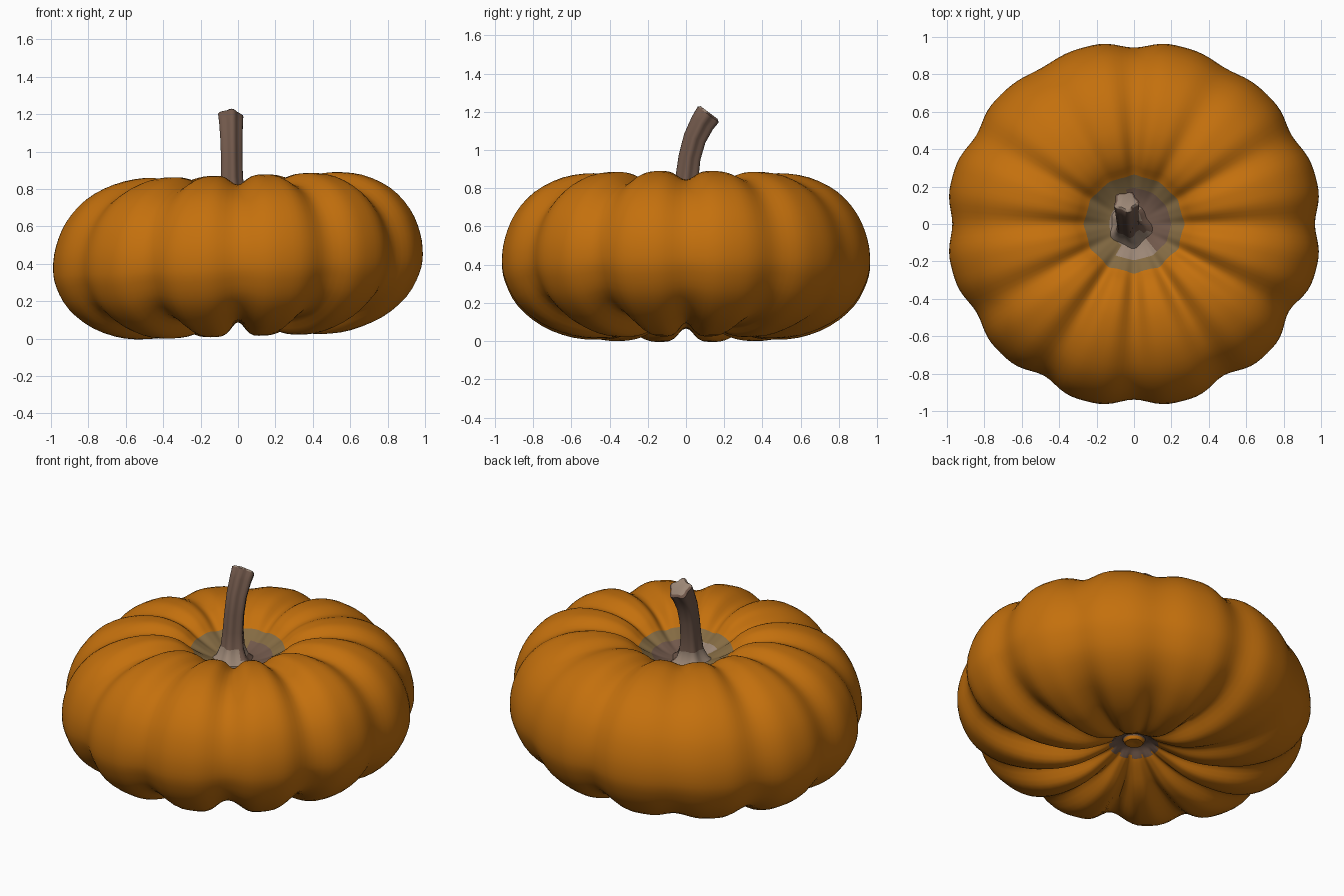
import bpy, bmesh, math
from mathutils import Vector, Matrix

if "Cube" in bpy.data.objects:
    bpy.data.objects.remove(bpy.data.objects["Cube"])


def material(name, rgb):
    m = bpy.data.materials.new(name)
    m.diffuse_color = (*rgb, 1)
    m.use_nodes = True
    m.node_tree.nodes["Principled BSDF"].inputs["Base Color"].default_value = m.diffuse_color
    return m


ORANGE = material("pumpkin orange", (0.55, 0.162, 0.004))
OLIVE = material("olive scar", (0.23, 0.145, 0.055))
BROWN = material("stem brown", (0.165, 0.098, 0.07))
TAN = material("pale tan", (0.33, 0.24, 0.18))


def loft(name, rings, mats, rule):
    """Skin a list of closed rings, cap both ends, colour faces by a rule."""
    bm = bmesh.new()
    loops = [[bm.verts.new(p) for p in ring] for ring in rings]
    n = len(loops[0])
    for a, b in zip(loops, loops[1:]):
        for i in range(n):
            j = (i + 1) % n
            bm.faces.new((a[i], a[j], b[j], b[i]))
    bm.faces.new(loops[0][::-1])
    bm.faces.new(loops[-1])
    bm.normal_update()
    for f in bm.faces:
        f.material_index = rule(f.calc_center_median(), f.normal)
    me = bpy.data.meshes.new(name)
    bm.to_mesh(me)
    bm.free()
    for m in mats:
        me.materials.append(m)
    ob = bpy.data.objects.new(name, me)
    bpy.context.collection.objects.link(ob)
    bpy.context.view_layer.objects.active = ob
    ob.select_set(True)
    bpy.ops.object.shade_smooth_by_angle(angle=math.radians(45))
    ob.select_set(False)
    return ob


def spline(pts, steps):
    """Catmull-Rom through the points."""
    out = []
    for i in range(len(pts) - 1):
        p0, p1 = pts[max(i - 1, 0)], pts[i]
        p2, p3 = pts[i + 1], pts[min(i + 2, len(pts) - 1)]
        for s in range(steps):
            t = s / steps
            out.append(0.5 * (2 * p1 + (p2 - p0) * t + (2 * p0 - 5 * p1 + 4 * p2 - p3) * t * t
                              + (3 * p1 - p0 - 3 * p2 + p3) * t ** 3))
    return out + [pts[-1]]


# Body profile: radius, height, groove depth
PROFILE = [(.004, .155, 0), (.05, .15, 0), (.065, .175, 0), (.10, .165, 0), (.14, .13, .01),
           (.22, .083, .03), (.32, .037, .06), (.45, .013, .085), (.62, .023, .085),
           (.79, .085, .065), (.92, .19, .05), (.987, .31, .045), (1.005, .41, .042),
           (.99, .53, .042), (.935, .66, .045), (.83, .775, .048), (.68, .85, .05),
           (.52, .874, .05), (.40, .857, .045), (.32, .82, .035), (.26, .77, .02),
           (.16, .71, .005), (.08, .69, 0), (.004, .69, 0)]
# Strength of each of the twelve grooves, from +x counter-clockwise
GROOVES = [.9, .75, .5, .9, .4, .75, .8, .8, 1.05, 1.0, 1.1, 1.15]
prof = spline([Vector(p) for p in PROFILE], 3)
SEG = 168
rings = []
for k, p in enumerate(prof):
    a, b = prof[max(k - 1, 0)], prof[min(k + 1, len(prof) - 1)]
    t = Vector((b.x - a.x, b.y - a.y)).normalized()
    ring = []
    for i in range(SEG):
        th = 2 * math.pi * i / SEG
        g = p.z * ((1 + math.cos(12 * th)) / 2) ** 2 * GROOVES[round(i * 12 / SEG) % 12]
        r, z = p.x - t.y * g, p.y + t.x * g
        x, y = r * math.cos(th), r * math.sin(th) * 0.975
        ring.append((x, y, z + 0.04 * x * min(1, r * 1.5)))
    rings.append(ring)


def body_colour(c, n):
    r, th = math.hypot(c.x, c.y / 0.975), math.atan2(c.y, c.x)
    if c.z > 0.5:
        if (r < 0.19 and -2.1 < th < -0.9) or (r < 0.14 and not -0.9 < th < 1.8):
            return 3                                      # pale patches round the stem
        if r < 0.19 and -0.9 < th < 1.8:
            return 2                                      # brown patch beside it
        return 1 if r < 0.262 else 0
    return 2 if 0.06 < r < 0.135 else 0                   # blossom ring underneath


loft("pumpkin_body", rings, [ORANGE, OLIVE, BROWN, TAN], body_colour)

# Stem: x, y, z, radius, backward tilt in degrees
PATH = [(-.02, -.02, .685, .12, 0), (-.025, -.015, .715, .085, 0), (-.03, -.005, .77, .064, -2),
        (-.035, .007, .86, .056, -6), (-.036, .02, .96, .054, -12), (-.038, .047, 1.06, .056, -22),
        (-.04, .087, 1.14, .060, -32), (-.042, .118, 1.185, .064, -37), (-.042, .122, 1.195, .052, -37)]
N = 30
stem = []
for x, y, z, r, tilt in PATH:
    rot = Matrix.Rotation(math.radians(tilt), 3, 'X')
    ring = []
    for i in range(N):
        th = 2 * math.pi * i / N
        q = r * (1 + 0.12 * math.cos(5 * th + 0.6))       # five ribs
        ring.append(Vector((x, y, z)) + rot @ Vector((q * math.cos(th), q * math.sin(th), 0)))
    stem.append(ring)


def stem_colour(c, n):
    foot = c.z < 0.75 and (c.x < 0.03 or c.y < -0.04)
    tip = c.z > 1.17 and n.z > 0.75
    return 1 if foot or tip else 0


loft("stem", stem, [BROWN, TAN], stem_colour)
